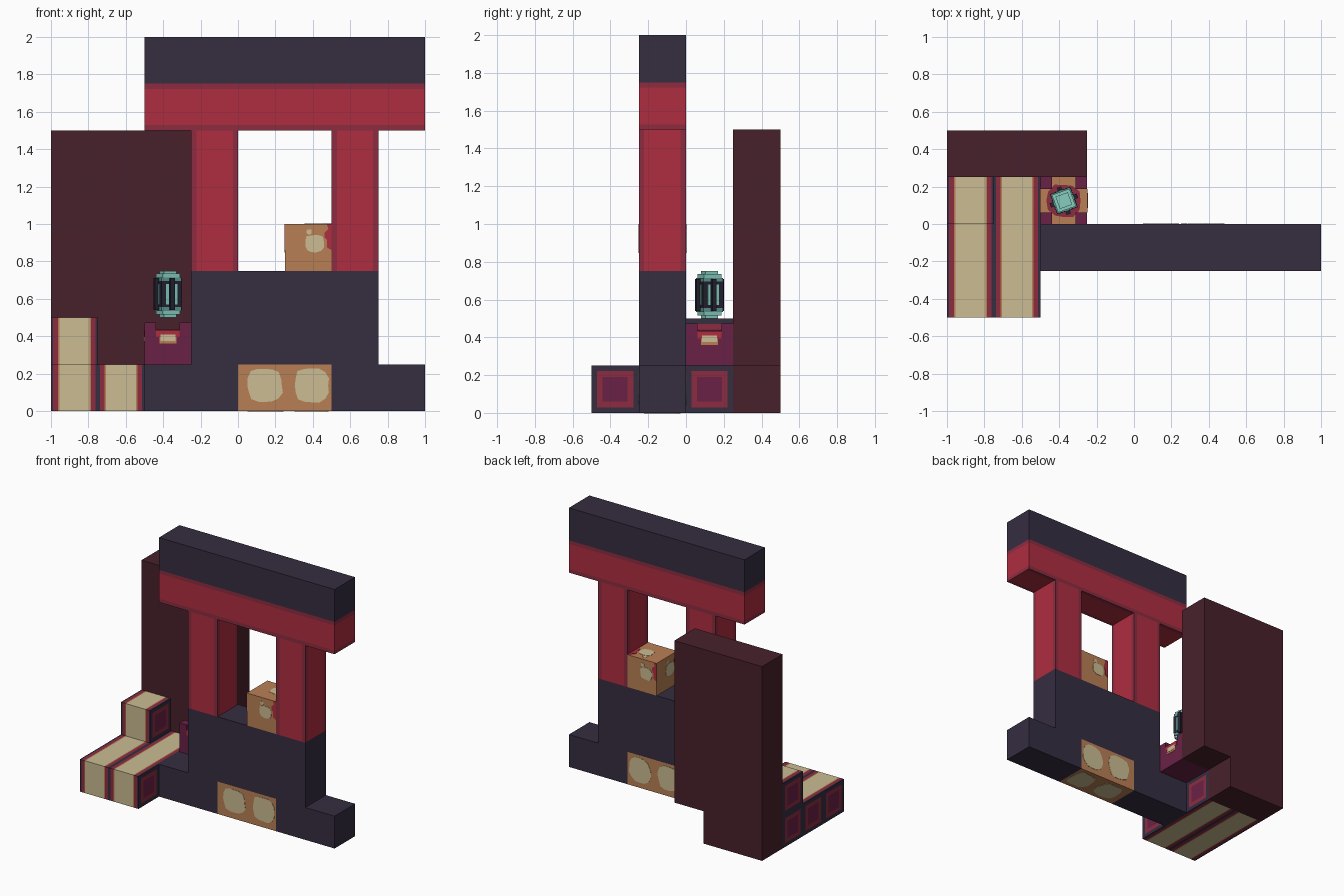
import bpy, bmesh, math, random
from mathutils import Vector, Matrix

if "Cube" in bpy.data.objects:
    bpy.data.objects.remove(bpy.data.objects["Cube"])
random.seed(4)
U = 0.25  # block size


def material(name, hexcode):
    rgb = [int(hexcode[i:i + 2], 16) / 255 for i in (0, 2, 4)]
    lin = [c / 12.92 if c < 0.04045 else ((c + 0.055) / 1.055) ** 2.4 for c in rgb] + [1]
    m = bpy.data.materials.new(name)
    m.use_nodes = True
    m.diffuse_color = lin
    m.node_tree.nodes["Principled BSDF"].inputs["Base Color"].default_value = lin
    return m


slate = material("slate", "352D40")
red = material("red", "AF2D40")
crimson = material("crimson", "8C2C40")
maroon = material("maroon", "48212B")
orange = material("orange", "B97F54")
cream = material("cream", "CBBC93")
purple = material("purple", "692146")
teal = material("teal", "86CDC0")
sea = material("sea_green", "5C9690")
black = material("near_black", "242231")


def finish(name, bm, mats):
    me = bpy.data.meshes.new(name)
    bm.to_mesh(me)
    bm.free()
    for m in mats:
        me.materials.append(m)
    ob = bpy.data.objects.new(name, me)
    bpy.context.collection.objects.link(ob)
    return ob


def box(name, lo, hi, mats, cuts=(), rule=None, drop=None, turn=0):
    """Box sliced at (axis, offset) planes; rule(point, normal) picks a material."""
    lo, hi = Vector(lo), Vector(hi)
    bm = bmesh.new()
    bmesh.ops.create_cube(bm, size=1, matrix=Matrix.Diagonal((*(hi - lo), 1)))
    for axis, offset in cuts:
        n = Vector((axis == 0, axis == 1, axis == 2))
        for s in (-1, 1):
            bmesh.ops.bisect_plane(bm, geom=bm.verts[:] + bm.edges[:] + bm.faces[:],
                                   plane_co=n * offset * s, plane_no=n)
    bm.normal_update()
    if drop:
        gone = [f for f in bm.faces if drop(f.normal)]
        bmesh.ops.delete(bm, geom=gone, context='FACES')
    if rule:
        for f in bm.faces:
            f.material_index = rule(f.calc_center_median(), f.normal)
    ob = finish(name, bm, mats)
    ob.location = (lo + hi) / 2
    ob.rotation_euler.z = turn
    return ob


def plate(name, centre, normal, pts, mat, thick=0.002):
    """Thin painted patch; points are (right, up) as seen facing the surface."""
    n = Vector(normal)
    u = Vector((1, 0, 0)) if n.z else Vector((0, 0, 1)).cross(n)
    v = n.cross(u)
    bm = bmesh.new()
    base = [Vector(centre) + u * a + v * b for a, b in pts]
    low = [bm.verts.new(p) for p in base]
    top = [bm.verts.new(p + n * thick) for p in base]
    bm.faces.new(top)
    for i in range(len(pts)):
        j = (i + 1) % len(pts)
        bm.faces.new((low[i], low[j], top[j], top[i]))
    return finish(name, bm, [mat])


def blob(ru, rv, du=0, dv=0, count=16):
    pts = []
    for i in range(count):
        a = math.tau * i / count
        c, s = math.cos(a), math.sin(a)
        k = random.uniform(0.88, 1.0) / (abs(c) ** 3 + abs(s) ** 3) ** (1 / 3)
        pts.append((du + ru * k * c, dv + rv * k * s))
    return pts


def rect(w, z0, z1):
    return [(-w, z0), (w, z0), (w, z1), (-w, z1)]


SIDES = [(0, -1, 0), (1, 0, 0), (0, 1, 0), (-1, 0, 0)]

# Dark stone wall
box("base_left", (-.5, -U, 0), (0, 0, U), [slate])
box("base_right", (.5, -U, 0), (1, 0, U), [slate])
box("wall_body", (-U, -U, U), (.75, 0, .75), [slate])
box("roof_cap", (-.5, -U, 1.75), (1, 0, 2), [slate])


# Red lintel and pillars with deeper red edges
def lintel_rule(p, n):
    return int(abs(p.y if abs(n.z) > .5 else p.z) > .095)


def pillar_rule(p, n):
    return int(abs(p.y if abs(n.x) > .5 else p.x) > .095)


box("lintel", (-.5, -U, 1.5), (1, 0, 1.75), [red, crimson], [(1, .097), (2, .097)], lintel_rule)
for side, x in (("right", -U), ("left", .5)):
    box(side + "_pillar", (x, -U, .75), (x + U, 0, 1.5), [red, crimson],
        [(0, .097), (1, .097)], pillar_rule)

# Back wall with one lower corner missing
box("back_wall", (-1, U, U), (-U, .5, 1.5), [maroon])
box("back_wall_foot", (-1, U, 0), (-.5, .5, U), [maroon])


# Striped logs lying along x
def log_rule(p, n):
    if abs(n.x) > .5:
        r = max(abs(p.y), abs(p.z))
        return 0 if r > .096 else 1 if r > .066 else 4
    r = abs(p.x)
    return 0 if r > .113 else 1 if r > .088 else 2 if r > .08 else 3


cells = [(i, j, 0) for i in (0, 1) for j in range(3)] + [(0, 2, 1)]
log_cuts = [(0, d) for d in (.08, .088, .113)] + [(a, d) for a in (1, 2) for d in (.066, .096)]
for c in cells:
    lo = Vector((-1, -.5, 0)) + Vector(c) * U
    box("log", lo, lo + Vector((U, U, U)), [slate, crimson, orange, cream, purple], log_cuts, log_rule,
        lambda n: tuple(a + round(b) for a, b in zip(c, n)) in cells)

# Glowing blocks set in the wall foot
box("glow_base", (0, -U, 0), (.5, 0, U), [orange])
for x in (.145, .395):
    for n, y, z in (((0, -1, 0), -U, .137), ((0, 1, 0), 0, .137), ((0, 0, -1), -.125, 0)):
        plate("glow_patch", (x, y, z), n, blob(.098, .098), cream)

# Glowing block on the sill
box("glow_block", (U, -U, .75), (.5, 0, 1), [orange])
mid = Vector((.375, -.125, .875))
for n in SIDES + [(0, 0, 1)]:
    if n[0] == 1:
        continue
    c = mid + Vector(n) * .125
    plate("glow_patch", c, n, blob(.055, .05, .035, .02), cream)
    plate("glow_spot", c, n, blob(.015, .015, .005, .083, 8), cream)
    plate("red_patch", c, n, [(.125, -.015), (.125, .125), (.1, .125), (.108, .1),
                              (.088, .08), (.088, .055), (.1, .04), (.1, 0)], red)

# Planter: body, corner posts, dripping edges
cx, cy = -.375, .125
box("planter_body", (-.5, 0, U), (-U, U, .433), [purple, orange],
    rule=lambda p, n: int(n.z > .5))
for sx in (-1, 1):
    for sy in (-1, 1):
        x, y = cx + sx * .094, cy + sy * .094
        box("planter_post", (x - .031, y - .031, .433), (x + .031, y + .031, .473), [purple])
plate("planter_core", (cx, cy, .433), (0, 0, 1), blob(.095, .095, count=12), crimson)
for n in SIDES:
    c = Vector((cx, cy, 0)) + Vector(n) * .125
    plate("drip_rim", c, n, rect(.063, .395, .433), red)
    plate("drip_base", c, n, rect(.045, .36, .395), orange)
    plate("drip_glow", c, n, rect(.04, .375, .41), cream, .004)

# Hanging lantern: stepped teal caps, dark cage, glowing strips
turn = math.radians(20)
for w, a, b, m in ((.035, .735, .75, teal), (.05, .715, .735, teal), (.056, .695, .715, sea),
                   (.058, .555, .695, black), (.056, .535, .555, sea),
                   (.05, .515, .535, teal), (.035, .5, .515, teal)):
    box("lantern_tier", (cx - w, cy - w, a), (cx + w, cy + w, b), [m], turn=turn)
for n in SIDES:
    d = Matrix.Rotation(turn, 3, 'Z') @ Vector(n)
    c = Vector((cx, cy, 0)) + d * .058
    for s in (-1, 1):
        plate("lantern_strip", c, d, [(s * .024 + a, b) for a, b in rect(.008, .57, .68)], teal, .003)
    p = Vector((cx, cy, 0)) + d * .065
    box("lantern_bar", (p.x - .012, p.y - .012, .54), (p.x + .012, p.y + .012, .71), [black], turn=turn)
